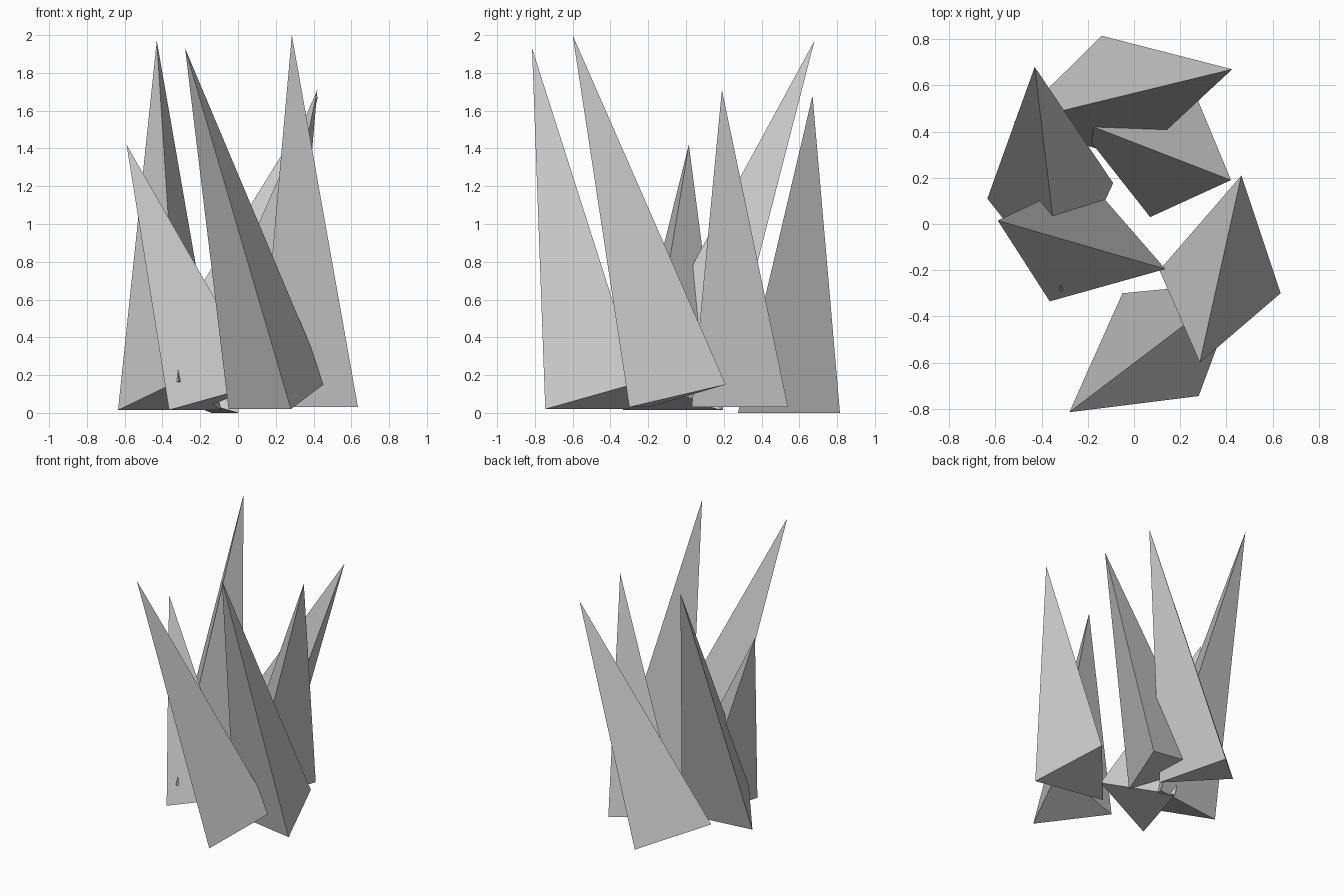
import bpy
import bmesh
from itertools import combinations

default_cube = bpy.data.objects.get("Cube")
if default_cube:
    bpy.data.objects.remove(default_cube, do_unlink=True)

# Single stone colour
stone = bpy.data.materials.new("stone_grey")
stone_colour = (0.6, 0.6, 0.6, 1.0)
stone.diffuse_color = stone_colour
stone.use_nodes = True
stone.node_tree.nodes["Principled BSDF"].inputs["Base Color"].default_value = stone_colour


def add_shard(name, tip, raised_corner, low_corner_a, low_corner_b):
    """Closed four-sided spike: a leaning tip over a tilted triangular base."""
    bm = bmesh.new()
    corners = [bm.verts.new(p) for p in (tip, raised_corner, low_corner_a, low_corner_b)]
    for triangle in combinations(corners, 3):
        bm.faces.new(triangle)
    bmesh.ops.recalc_face_normals(bm, faces=bm.faces[:])
    mesh = bpy.data.meshes.new(name)
    bm.to_mesh(mesh)
    bm.free()
    mesh.materials.append(stone)
    shard = bpy.data.objects.new(name, mesh)
    bpy.context.collection.objects.link(shard)
    return shard


# Ring of leaning shards, each crossing its neighbours at the foot
add_shard("front_shard",
          tip=(-0.28, -0.815, 1.93),
          raised_corner=(0.465, -0.25, 0.16),
          low_corner_a=(0.28, -0.745, 0.02),
          low_corner_b=(-0.05, -0.30, 0.02))

add_shard("front_left_shard",
          tip=(0.285, -0.60, 2.0),
          raised_corner=(0.465, 0.21, 0.15),
          low_corner_a=(0.635, -0.30, 0.03),
          low_corner_b=(0.11, -0.20, 0.03))

add_shard("back_left_shard",
          tip=(0.42, 0.19, 1.71),
          raised_corner=(-0.265, 0.455, 0.15),
          low_corner_a=(0.07, 0.03, 0.03),
          low_corner_b=(0.275, 0.54, 0.03))

add_shard("back_shard",
          tip=(0.425, 0.67, 1.68),
          raised_corner=(-0.52, 0.44, 0.15),
          low_corner_a=(-0.14, 0.815, 0.0),
          low_corner_b=(0.0, 0.275, 0.0))

add_shard("back_right_shard",
          tip=(-0.43, 0.68, 1.97),
          raised_corner=(-0.313, -0.298, 0.17),
          low_corner_a=(-0.635, 0.11, 0.015),
          low_corner_b=(-0.09, 0.177, 0.015))

add_shard("front_right_shard",
          tip=(-0.59, 0.015, 1.42),
          raised_corner=(0.136, -0.195, 0.155),
          low_corner_a=(-0.365, -0.335, 0.015),
          low_corner_b=(-0.205, 0.197, 0.015))
